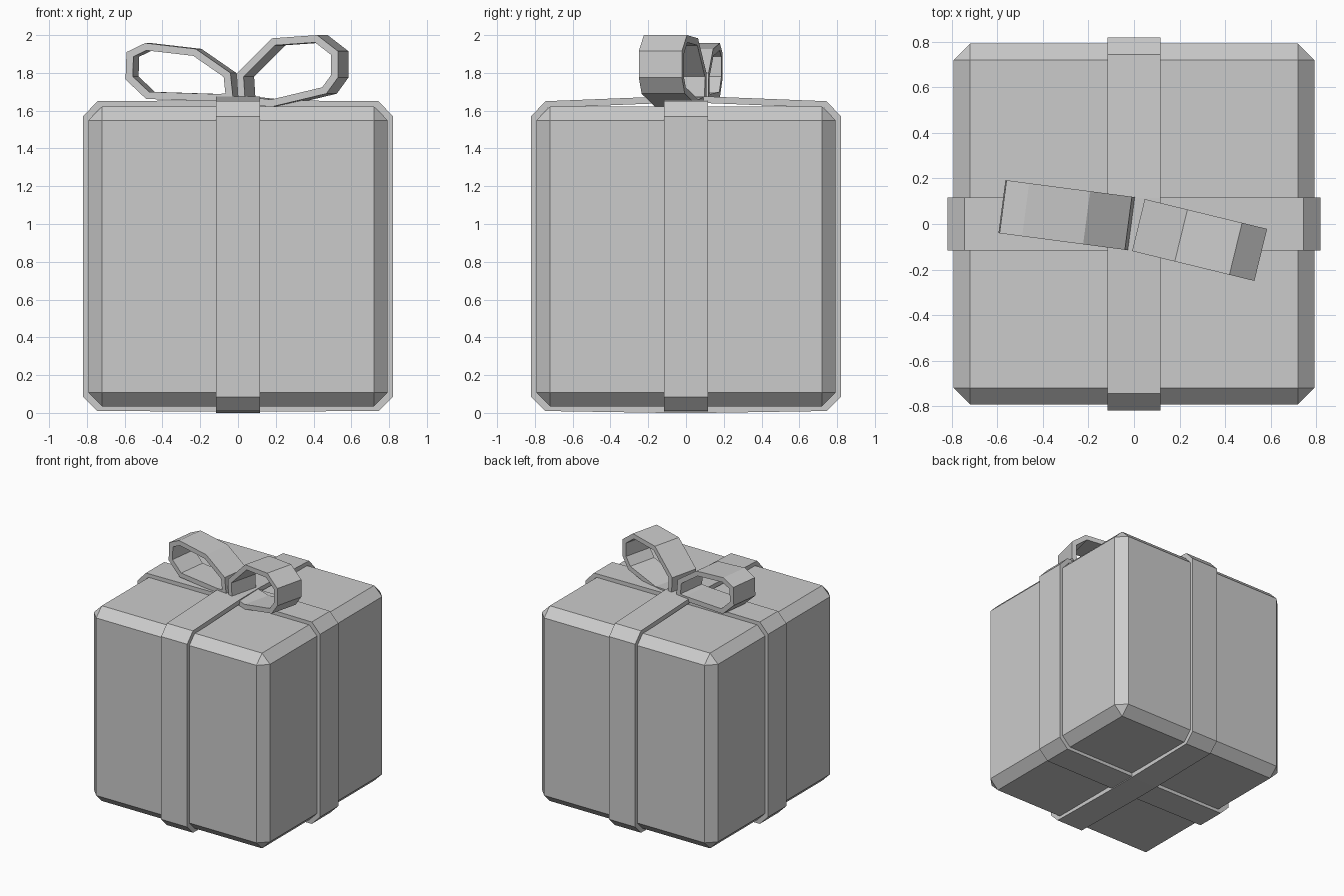
import bpy, bmesh
from math import radians
from mathutils import Vector, Matrix

if "Cube" in bpy.data.objects:
    bpy.data.objects.remove(bpy.data.objects["Cube"])


def finish(bm, name, matrix=Matrix()):
    bmesh.ops.recalc_face_normals(bm, faces=bm.faces)
    bm.transform(matrix)
    me = bpy.data.meshes.new(name)
    bm.to_mesh(me)
    bm.free()
    ob = bpy.data.objects.new(name, me)
    bpy.context.collection.objects.link(ob)
    return ob


def inset(pts, t):
    # mitred inward offset of a counter-clockwise outline
    out = []
    for i, p in enumerate(pts):
        p = Vector(p)
        a = (p - Vector(pts[i - 1])).normalized()
        b = (Vector(pts[(i + 1) % len(pts)]) - p).normalized()
        na, nb = Vector((-a.y, a.x)), Vector((-b.y, b.x))
        out.append(p + (na + nb) * t / (1 + na.dot(nb)))
    return out


def band(name, pts, thick, width, matrix):
    # closed strip: outline in the xz plane, width along y
    bm = bmesh.new()
    rings = []
    for outline in (pts, inset(pts, thick)):
        for y in (-width / 2, width / 2):
            rings.append([bm.verts.new((p[0], y, p[1])) for p in outline])
    n = len(pts)
    for a, b in ((0, 1), (1, 3), (3, 2), (2, 0)):
        for i in range(n):
            j = (i + 1) % n
            bm.faces.new((rings[a][i], rings[a][j], rings[b][j], rings[b][i]))
    return finish(bm, name, matrix)


# box with chamfered edges
bm = bmesh.new()
bmesh.ops.create_cube(bm, size=1)
bm.transform(Matrix.Translation((0, 0, 0.828)) @ Matrix.Diagonal((1.584, 1.584, 1.586, 1)))
bmesh.ops.bevel(bm, geom=bm.edges[:], offset=0.072, segments=1, affect='EDGES', profile=0.5)
finish(bm, "box")


# two ribbons wrapped around the box, one crossing over the other
def ribbon_outline(bottom, top):
    half = [(0.115, bottom), (0.745, 0.01), (0.82, 0.085),
            (0.82, 1.57), (0.745, 1.65), (0.115, top)]
    return half + [(-x, z) for x, z in reversed(half)]


band("ribbon_across", ribbon_outline(0.007, 1.655), 0.035, 0.234, Matrix())
band("ribbon_over", ribbon_outline(0.0, 1.675), 0.035, 0.234, Matrix.Rotation(radians(90), 4, 'Z'))

# bow loops, each turned slightly about the vertical
right = [(0.03, 1.64), (0.21, 1.62), (0.51, 1.69), (0.573, 1.775), (0.573, 1.915),
         (0.46, 2.0), (0.213, 1.983), (0.02, 1.795)]
left = [(-0.01, 1.655), (-0.025, 1.80), (-0.21, 1.927), (-0.48, 1.958), (-0.58, 1.91),
        (-0.585, 1.765), (-0.475, 1.662), (-0.1, 1.65)]
band("bow_loop_right", right, 0.038, 0.235, Matrix.Rotation(radians(-13.7), 4, 'Z'))
band("bow_loop_left", left, 0.038, 0.235, Matrix.Rotation(radians(-7.5), 4, 'Z'))
